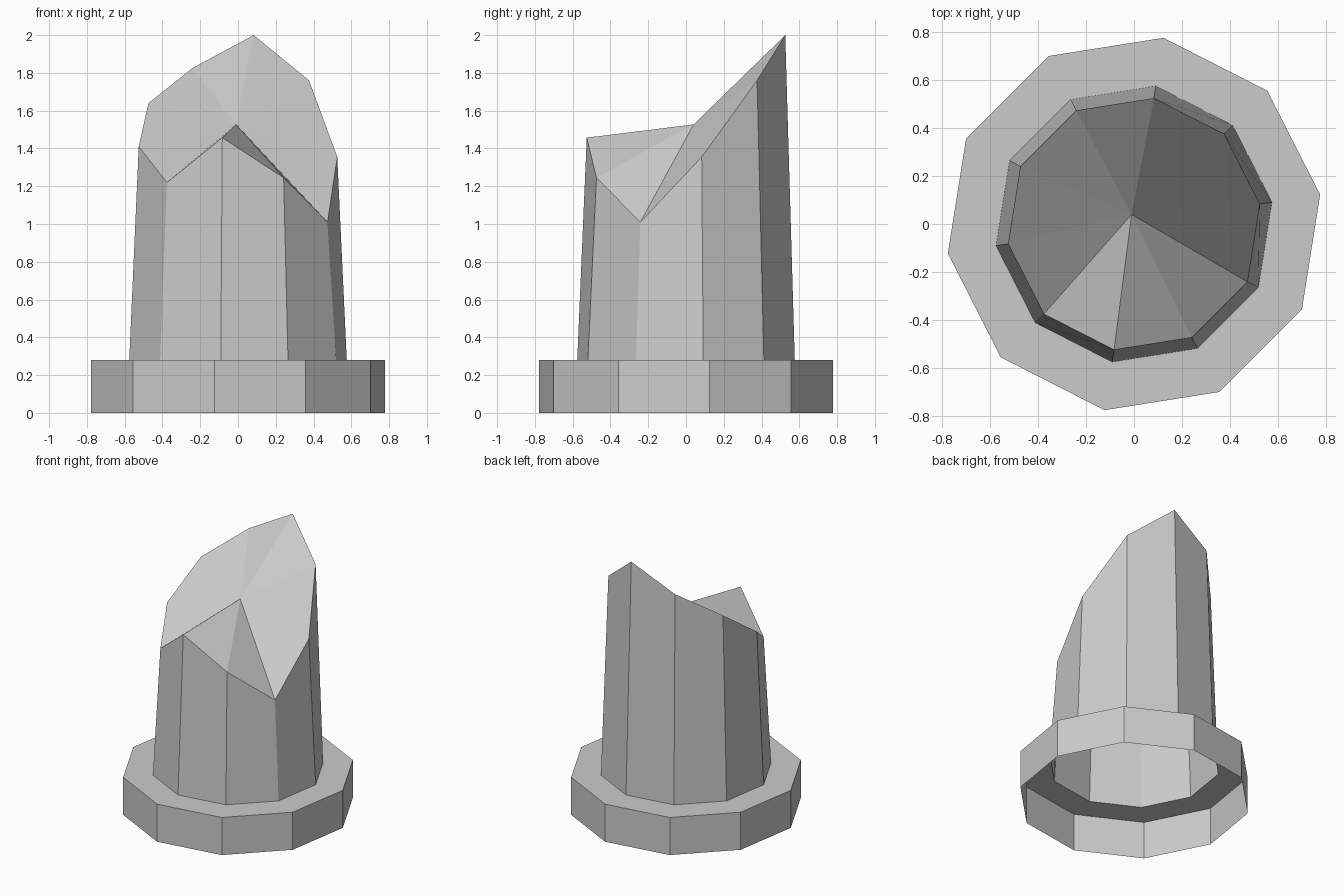
import bpy, bmesh, math

if "Cube" in bpy.data.objects:
    bpy.data.objects.remove(bpy.data.objects["Cube"])

SIDES = 10
TURN = math.radians(9)

stone = bpy.data.materials.new("light_grey")
stone.diffuse_color = (0.6, 0.6, 0.6, 1)
stone.use_nodes = True
stone.node_tree.nodes["Principled BSDF"].inputs["Base Color"].default_value = stone.diffuse_color


def ring(bm, radius, heights):
    """Ten-sided ring of vertices, one height per corner."""
    return [bm.verts.new((radius * math.cos(TURN + i * math.tau / SIDES),
                          radius * math.sin(TURN + i * math.tau / SIDES), z))
            for i, z in enumerate(heights)]


def bridge(bm, low, high):
    for i in range(SIDES):
        j = (i + 1) % SIDES
        bm.faces.new((low[i], low[j], high[j], high[i]))


def finish(bm, name):
    mesh = bpy.data.meshes.new(name)
    bm.to_mesh(mesh)
    bm.free()
    mesh.materials.append(stone)
    bpy.context.collection.objects.link(bpy.data.objects.new(name, mesh))


# Base collar: outer wall and flat top rim, open underneath
bm = bmesh.new()
bottom = ring(bm, 0.787, [0] * SIDES)
top = ring(bm, 0.787, [0.28] * SIDES)
inner = ring(bm, 0.583, [0.28] * SIDES)
bridge(bm, bottom, top)
bridge(bm, top, inner)
finish(bm, "base_collar")

# Broken column: tapered hollow shaft with a jagged top fanned to a centre point
bm = bmesh.new()
foot = ring(bm, 0.583, [0.28] * SIDES)
rim = ring(bm, 0.532, [1.355, 1.76, 2.0, 1.825, 1.64, 1.41, 1.22, 1.457, 1.245, 1.01])
bridge(bm, foot, rim)
centre = bm.verts.new((-0.01, 0.04, 1.527))
for i in range(SIDES):
    bm.faces.new((rim[i], rim[(i + 1) % SIDES], centre))
finish(bm, "broken_column")
